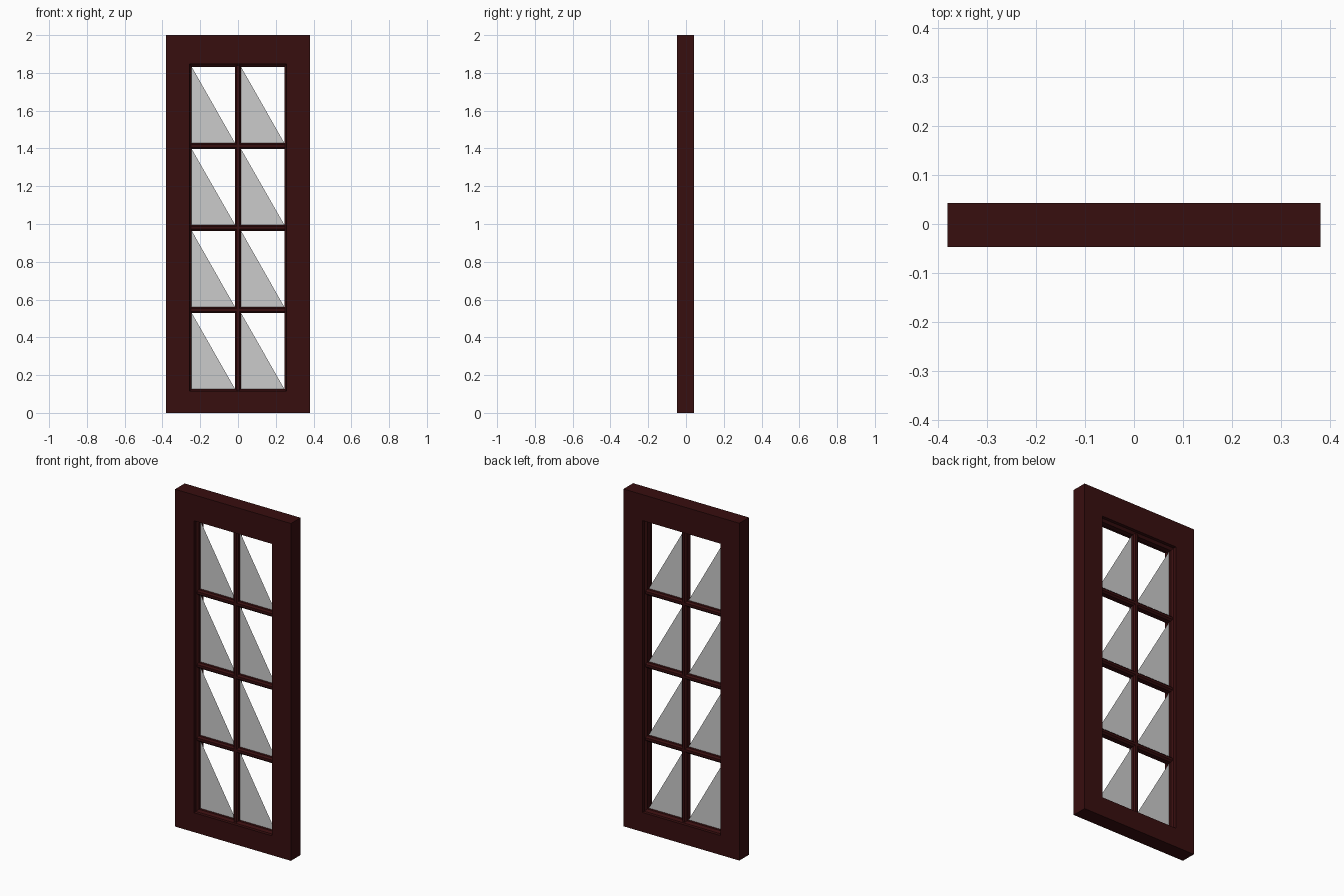
import bpy, bmesh

if "Cube" in bpy.data.objects:
    bpy.data.objects.remove(bpy.data.objects["Cube"])

W, H = 0.38, 2.0          # half width, height
YF, YB = -0.047, 0.043    # front and back of the door
YM = (YF + YB) / 2


def material(name, rgb):
    m = bpy.data.materials.new(name)
    m.diffuse_color = (*rgb, 1)
    m.use_nodes = True
    m.node_tree.nodes["Principled BSDF"].inputs["Base Color"].default_value = m.diffuse_color
    return m


wood = material("dark red wood", (0.039, 0.0044, 0.0048))
glass = material("grey glass", (0.6, 0.6, 0.6))


def finish(bm, name, mat, fix=True):
    if fix:
        bmesh.ops.recalc_face_normals(bm, faces=bm.faces)
    me = bpy.data.meshes.new(name)
    bm.to_mesh(me)
    bm.free()
    me.materials.append(mat)
    ob = bpy.data.objects.new(name, me)
    bpy.context.collection.objects.link(ob)
    return ob


def ring(name, profile):
    """Mitred rectangular frame; profile rows are (half width, bottom, top, y)."""
    bm = bmesh.new()
    loops = []
    for hw, z0, z1, y in profile:
        loops.append([bm.verts.new(c) for c in
                      ((-hw, y, z0), (hw, y, z0), (hw, y, z1), (-hw, y, z1))])
    for i, a in enumerate(loops):
        b = loops[(i + 1) % len(loops)]
        for k in range(4):
            j = (k + 1) % 4
            bm.faces.new((a[k], a[j], b[j], b[k]))
    return finish(bm, name, wood)


def bar(name, centre, half, length, vertical):
    """Glazing bar with bevelled front and back edges."""
    d, c = 0.024, 0.009
    section = [(-half, -d + c), (-half + c, -d), (half - c, -d), (half, -d + c),
               (half, d - c), (half - c, d), (-half + c, d), (-half, d - c)]
    bm = bmesh.new()
    ends = []
    for t in length:
        ends.append([bm.verts.new((centre + s, YM + y, t) if vertical
                                  else (t, YM + y, centre + s)) for s, y in section])
    for k in range(8):
        j = (k + 1) % 8
        bm.faces.new((ends[0][k], ends[0][j], ends[1][j], ends[1][k]))
    for e in ends:
        bm.faces.new(e)
    return finish(bm, name, wood)


# Outer frame with a stepped, bevelled glazing lip on both sides
outer = (W, 0.0, H)
opening = (0.256, 0.115, 1.846)
lip = (0.245, 0.127, 1.832)
ring("door_frame", [
    (*outer, YF), (*opening, YF), (*opening, YM - 0.026), (*lip, YM - 0.015),
    (*lip, YM + 0.015), (*opening, YM + 0.026), (*opening, YB), (*outer, YB)])

# Glazing bars
bar("vertical_bar", 0.0, 0.016, (0.12, 1.84), True)
rails = [0.545, 0.98, 1.413]
for i, z in enumerate(rails):
    bar(f"horizontal_bar_{i + 1}", z, 0.016, (-0.25, 0.25), False)

# Triangular half panes, right angle at the lower left
bottoms = [0.127] + [z + 0.016 for z in rails]
tops = [z - 0.016 for z in rails] + [1.832]
bm = bmesh.new()
for x0, x1 in ((-0.245, -0.016), (0.016, 0.245)):
    for z0, z1 in zip(bottoms, tops):
        bm.faces.new([bm.verts.new(c) for c in
                      ((x0, YM, z0), (x1, YM, z0), (x0, YM, z1))])
finish(bm, "glass_panes", glass, False)
